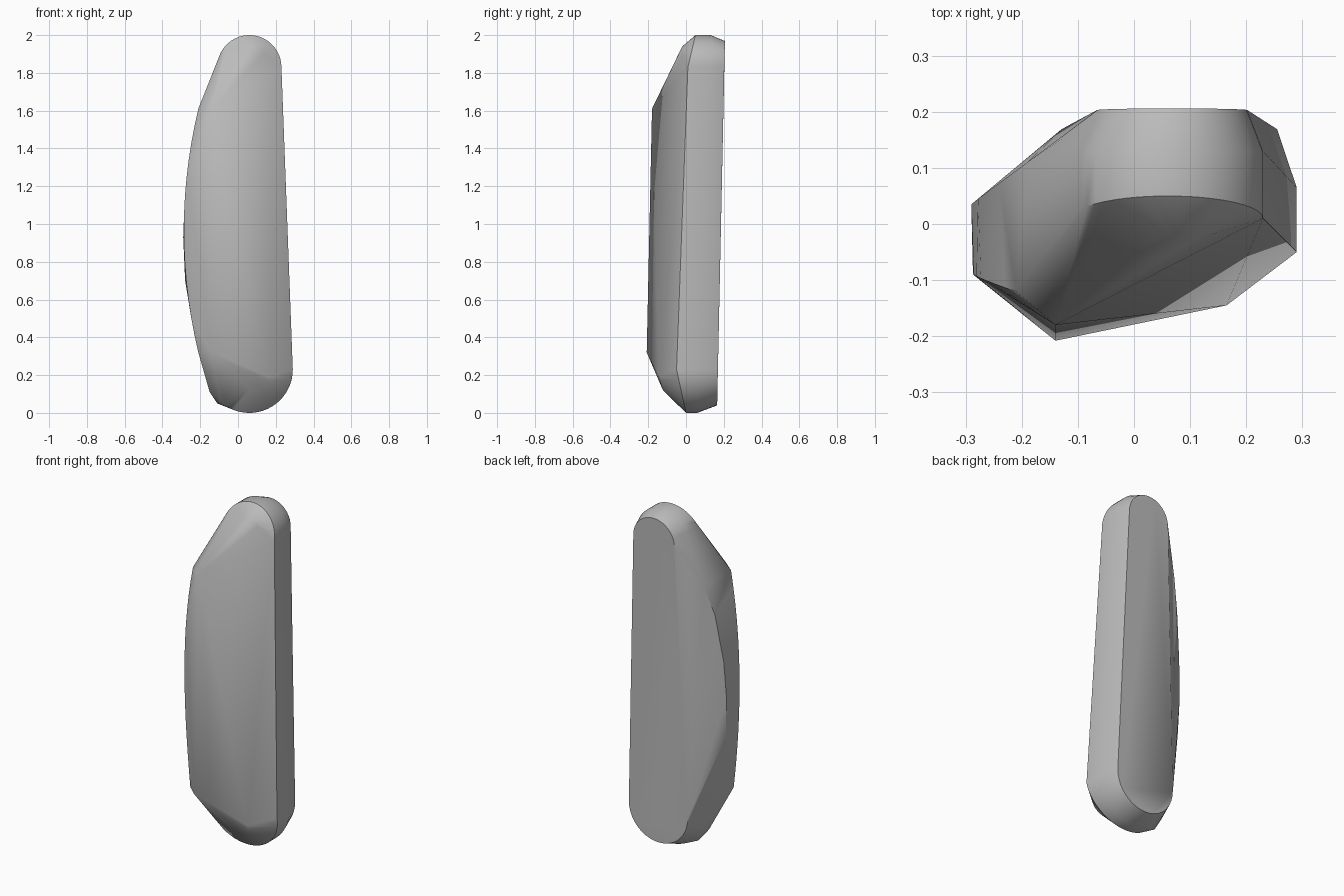
import bpy, bmesh
from math import sin, cos, radians

cube = bpy.data.objects.get("Cube")
if cube:
    bpy.data.objects.remove(cube, do_unlink=True)


def arc(cx, cz, r, start, end, y, y_tip, steps=20):
    """Points on an arc in x and z; y drifts to y_tip at the very top or bottom."""
    points = []
    for i in range(steps + 1):
        a = radians(start + (end - start) * i / steps)
        points.append((cx + r * cos(a), y + (y_tip - y) * abs(sin(a)), cz + r * sin(a)))
    return points


def bulge(z_low, z_high, x_end, x_mid, y_low, y_mid, y_high, steps=14):
    """Shallow bow along the right side, widest in the middle."""
    points = []
    for i in range(steps + 1):
        t = i / steps
        k = 4 * t * (1 - t)
        y_end = y_low + (y_high - y_low) * t
        points.append((x_end + (x_mid - x_end) * k,
                       y_end + (y_mid - y_end) * k,
                       z_low + (z_high - z_low) * t))
    return points


# Flat back outline
points = arc(0.068, 1.835, 0.134, 0, 180, 0.203, 0.206)
points += arc(0.063, 0.232, 0.192, 180, 360, 0.169, 0.165)
# Outer rim, back and front edges
points += arc(0.06, 1.83, 0.17, 0, 155, 0.13, 0.13)
points += arc(0.06, 1.83, 0.17, 0, 155, 0.01, 0.05)
points += arc(0.06, 0.23, 0.23, 200, 360, 0.065, 0.06)
points += arc(0.06, 0.23, 0.23, 230, 360, -0.05, 0.0)
# Rounded ends of the front face
points += arc(0.08, 1.87, 0.07, 0, 150, -0.015, -0.02, 10)
points += arc(0.095, 0.19, 0.07, 210, 360, -0.145, -0.122, 10)
# Front ridge and bowed side
points += [(-0.14, -0.18, 1.61), (-0.14, -0.208, 0.32)]
points += bulge(0.32, 1.61, -0.21, -0.287, -0.145, -0.09, -0.12)
points += [(-0.13, 0.15, 1.75), (-0.19, 0.11, 1.6), (-0.24, 0.073, 1.43),
           (-0.278, 0.045, 1.15), (-0.29, 0.035, 0.93), (-0.28, 0.03, 0.7)]
# Blunt lower corner
points += [(-0.11, 0.04, 0.05), (-0.15, 0.0, 0.11)]

# Wrap the outlines in one solid
bm = bmesh.new()
for p in points:
    bm.verts.new(p)
hull = bmesh.ops.convex_hull(bm, input=bm.verts)
loose = {g for g in hull["geom_interior"] + hull["geom_unused"]
         if isinstance(g, bmesh.types.BMVert)}
bmesh.ops.delete(bm, geom=list(loose), context="VERTS")
bmesh.ops.remove_doubles(bm, verts=bm.verts, dist=0.002)
bmesh.ops.dissolve_limit(bm, angle_limit=radians(1), verts=bm.verts, edges=bm.edges)
bmesh.ops.recalc_face_normals(bm, faces=bm.faces)
mesh = bpy.data.meshes.new("faceted_body")
bm.to_mesh(mesh)
bm.free()

# Plain grey finish
grey = bpy.data.materials.new("plain_grey")
grey.use_nodes = True
colour = (0.5, 0.5, 0.5, 1)
grey.diffuse_color = colour
grey.node_tree.nodes["Principled BSDF"].inputs["Base Color"].default_value = colour
mesh.materials.append(grey)

body = bpy.data.objects.new("faceted_body", mesh)
bpy.context.collection.objects.link(body)
bpy.context.view_layer.objects.active = body
body.select_set(True)
bpy.ops.object.shade_smooth_by_angle(angle=radians(38))
